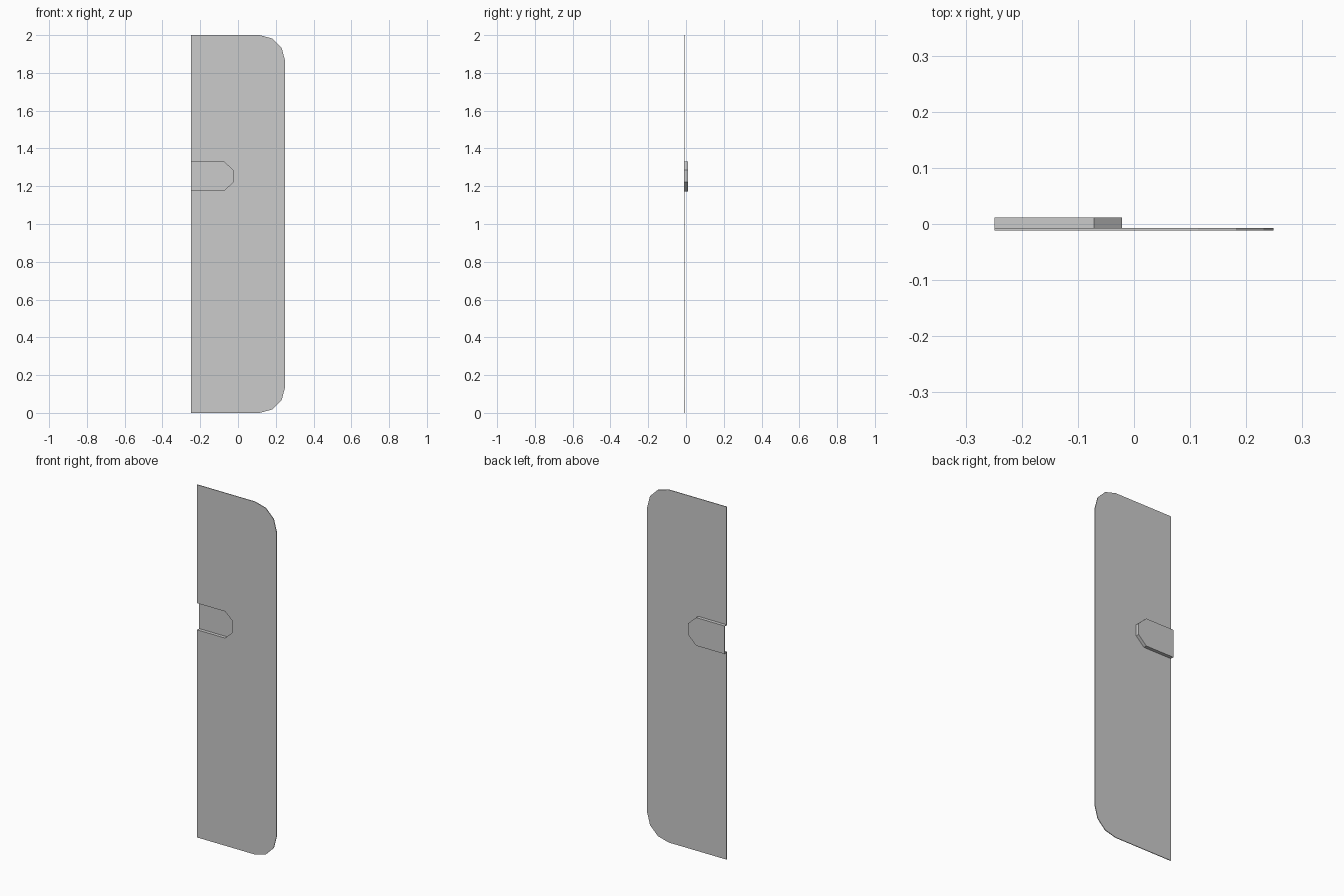
import bpy, bmesh
from math import sin, cos, pi

if "Cube" in bpy.data.objects:
    bpy.data.objects.remove(bpy.data.objects["Cube"])

HALF_W, HEIGHT, RADIUS = 0.249, 2.0, 0.135
THICK, FRONT_Y, BACK_Y = 0.004, -0.0095, 0.0095

# Outline of the open-sided handle pocket, top to bottom (x, z)
pocket = [(-HALF_W, 1.33), (-0.072, 1.33), (-0.023, 1.285),
          (-0.023, 1.222), (-0.072, 1.175), (-HALF_W, 1.175)]

# Door outline: square on the left, rounded in three segments on the right
cx = HALF_W - RADIUS
lower = [(cx + RADIUS * sin(i * pi / 6), RADIUS - RADIUS * cos(i * pi / 6)) for i in range(4)]
upper = [(x, HEIGHT - z) for x, z in reversed(lower)]
outline = [(-HALF_W, 0)] + lower + upper + [(-HALF_W, HEIGHT)]

bm = bmesh.new()


def verts(points, y):
    return [bm.verts.new((x, y, z)) for x, z in points]


# Front sheet with notch, pocket walls and pocket floor
rim = verts(pocket, FRONT_Y)
floor = verts(pocket, BACK_Y)
bm.faces.new(verts(outline, FRONT_Y) + rim)
for i in range(len(pocket) - 1):
    bm.faces.new((rim[i], rim[i + 1], floor[i + 1], floor[i]))
bm.faces.new(floor)
bmesh.ops.recalc_face_normals(bm, faces=bm.faces)

mesh = bpy.data.meshes.new("door_panel")
bm.to_mesh(mesh)
bm.free()
door = bpy.data.objects.new("door_panel", mesh)
bpy.context.collection.objects.link(door)

# Sheet thickness
solid = door.modifiers.new("thickness", 'SOLIDIFY')
solid.thickness = THICK
solid.offset = 0
solid.use_even_offset = True
